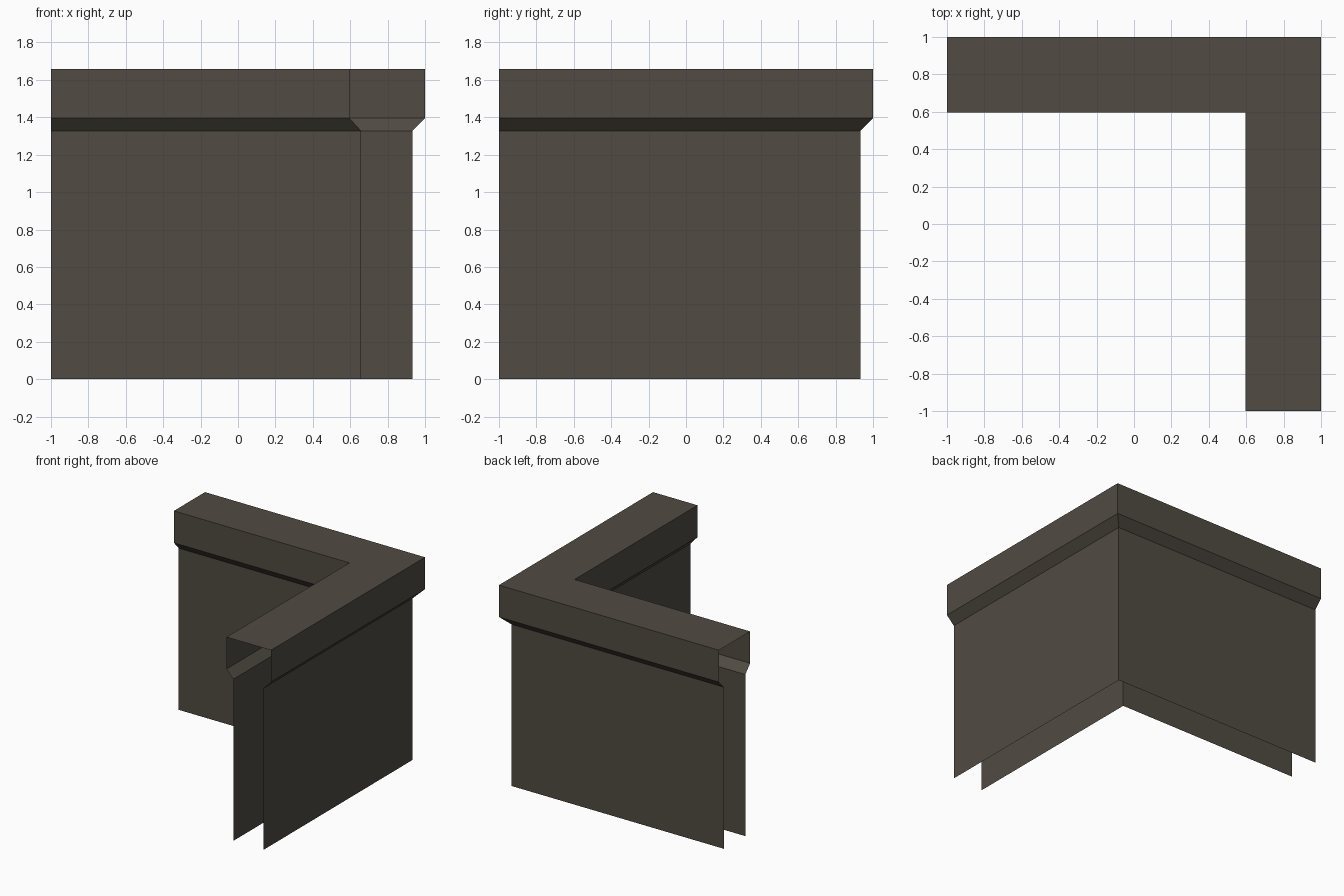
import bpy, bmesh

cube = bpy.data.objects.get("Cube")
if cube:
    bpy.data.objects.remove(cube, do_unlink=True)

# Single stone colour
stone = bpy.data.materials.new("dark stone")
stone.use_nodes = True
colour = (0.082, 0.071, 0.055, 1)
stone.diffuse_color = colour
stone.node_tree.nodes["Principled BSDF"].inputs["Base Color"].default_value = colour

# Wall section: (distance inward from the outer edge, height), open at the foot
profile = [(0.067, 0), (0.067, 1.328), (0, 1.396), (0, 1.658),
           (0.404, 1.658), (0.404, 1.396), (0.342, 1.328), (0.342, 0)]

# Sweep the section along an L with a mitred corner, leaving both ends open
bm = bmesh.new()
rows = []
for inset, z in profile:
    edge = 1 - inset
    rows.append([bm.verts.new((x, y, z))
                 for x, y in ((-1, edge), (edge, edge), (edge, -1))])
for low, high in zip(rows, rows[1:]):
    for i in range(2):
        bm.faces.new((low[i], high[i], high[i + 1], low[i + 1]))

mesh = bpy.data.meshes.new("corner_wall")
bm.to_mesh(mesh)
bm.free()
mesh.materials.append(stone)
wall = bpy.data.objects.new("corner_wall", mesh)
bpy.context.collection.objects.link(wall)
